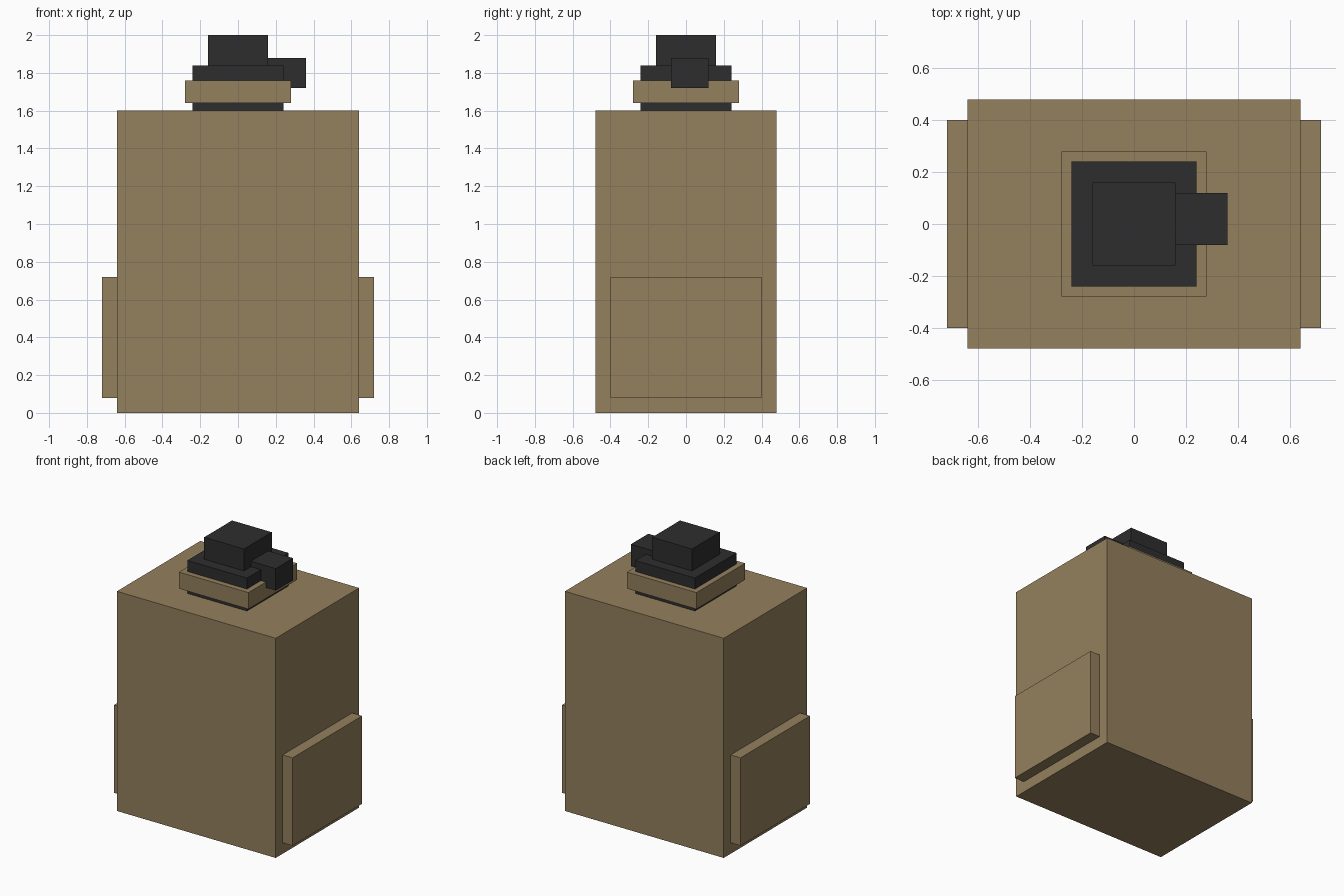
import bpy

old = bpy.data.objects.get("Cube")
if old:
    bpy.data.objects.remove(old, do_unlink=True)


def material(name, rgb):
    mat = bpy.data.materials.new(name)
    mat.use_nodes = True
    colour = (*rgb, 1.0)
    mat.diffuse_color = colour
    mat.node_tree.nodes["Principled BSDF"].inputs["Base Color"].default_value = colour
    return mat


def box(name, low, high, mat):
    """Box between two opposite corners."""
    centre = [(a + b) / 2 for a, b in zip(low, high)]
    size = [b - a for a, b in zip(low, high)]
    bpy.ops.mesh.primitive_cube_add(size=1, location=centre)
    obj = bpy.context.object
    obj.name = name
    obj.scale = size
    bpy.ops.object.transform_apply(location=False, rotation=False, scale=True)
    obj.data.materials.append(mat)
    return obj


tan = material("tan", (0.296, 0.215, 0.109))
black = material("charcoal black", (0.027, 0.027, 0.027))

# Main container
box("body", (-0.64, -0.48, 0), (0.64, 0.48, 1.6), tan)

# Raised pad on each side
for name, x0, x1 in (("left_pad", 0.64, 0.72), ("right_pad", -0.72, -0.64)):
    box(name, (x0, -0.4, 0.08), (x1, 0.4, 0.72), tan)

# Neck with a tan collar around it
box("neck", (-0.24, -0.24, 1.6), (0.24, 0.24, 1.84), black)
box("collar", (-0.28, -0.28, 1.64), (0.28, 0.28, 1.76), tan)

# Cap and off-centre side spout
box("cap", (-0.16, -0.16, 1.84), (0.16, 0.16, 2.0), black)
box("spout", (0.16, -0.08, 1.72), (0.36, 0.12, 1.88), black)
